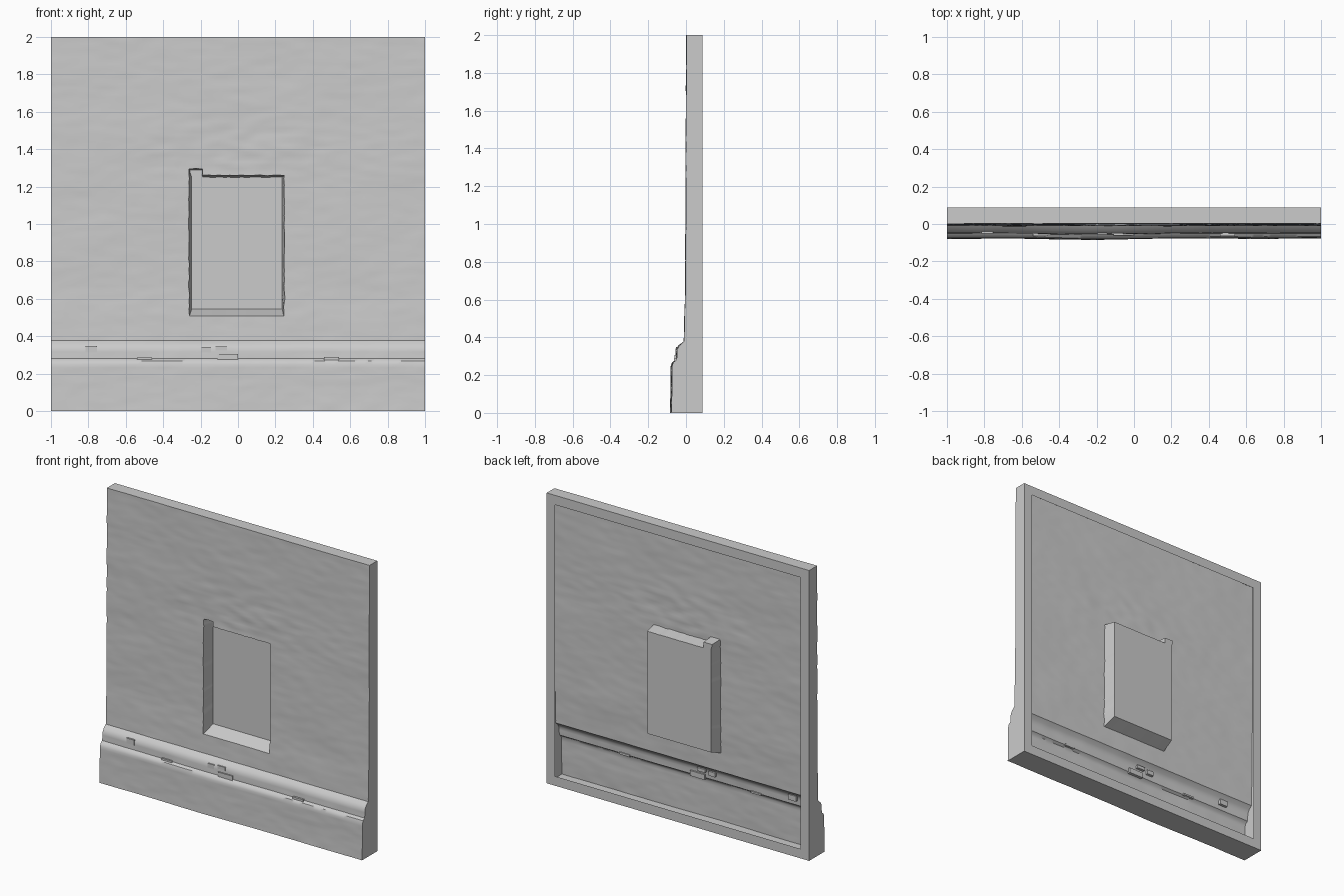
import bpy, bmesh, math
from mathutils import Vector, noise

if "Cube" in bpy.data.objects:
    bpy.data.objects.remove(bpy.data.objects["Cube"])

plaster = bpy.data.materials.new("grey plaster")
plaster.diffuse_color = (0.6, 0.6, 0.6, 1)
plaster.use_nodes = True
plaster.node_tree.nodes["Principled BSDF"].inputs["Base Color"].default_value = plaster.diffuse_color

BACK = 0.088           # plane of the rear rim
RIM = 0.065            # width of the rear rim
WX0, WX1, WZ0, WZ1 = -0.262, 0.248, 0.507, 1.26   # window opening
NX1, NZ1 = -0.19, 1.295                          # notch above its left corner

# front surface depth by height: (z, y)
PROFILE = [(0, -0.08), (0.25, -0.076), (0.268, -0.069), (0.28, -0.052),
           (0.335, -0.049), (0.358, -0.036), (0.378, -0.011), (0.5, -0.008),
           (0.62, -0.004), (1.0, -0.002), (2, 0.002)]


def depth(z):
    for (z0, y0), (z1, y1) in zip(PROFILE, PROFILE[1:]):
        if z <= z1:
            return y0 + (y1 - y0) * (z - z0) / (z1 - z0)
    return PROFILE[-1][1]


def divide(stops, step):
    out = [stops[0]]
    for a, b in zip(stops, stops[1:]):
        n = max(1, round((b - a) / step))
        out += [a + (b - a) * i / n for i in range(1, n + 1)]
    return out


def surface(x, z):
    y = depth(z)
    if z < 0.378:      # plinth bulges slightly left of the middle
        y -= 0.006 * math.exp(-((x + 0.25) / 0.3) ** 2) - 0.002
    # plaster unevenness, stretched sideways, rougher around the lintel
    fine = 0.0015 + 0.003 * math.exp(-((z - 1.38) / 0.16) ** 2 - (x / 0.5) ** 2)
    y += 0.0025 * noise.noise(Vector((x * 2.5, 3.1, z * 5)))
    y += fine * noise.noise(Vector((x * 9, 7.7, z * 28)))
    return y


def in_hole(x, z):
    window = WX0 < x < WX1 and WZ0 < z < WZ1
    notch = WX0 < x < NX1 and WZ1 < z < NZ1
    return window or notch


def finish(name, bm):
    me = bpy.data.meshes.new(name)
    bm.to_mesh(me)
    bm.free()
    me.materials.append(plaster)
    ob = bpy.data.objects.new(name, me)
    bpy.context.collection.objects.link(ob)
    bpy.ops.object.select_all(action='DESELECT')
    ob.select_set(True)
    bpy.context.view_layer.objects.active = ob
    bpy.ops.object.shade_smooth_by_angle(angle=math.radians(35))
    return ob


def extrude(bm, edges):
    geom = bmesh.ops.extrude_edge_only(bm, edges=edges)["geom"]
    verts = [g for g in geom if isinstance(g, bmesh.types.BMVert)]
    vset = set(verts)
    new = [g for g in geom if isinstance(g, bmesh.types.BMEdge)
           and all(v in vset for v in g.verts)]
    return verts, new


# uneven front sheet with the window opening left out
xs = divide([-1, WX0, NX1, WX1, 1], 0.018)
zs = divide([0, 0.25, 0.268, 0.28, 0.335, 0.358, 0.378, WZ0, WZ1, NZ1, 2], 0.018)
bm = bmesh.new()
grid = [[bm.verts.new((x, surface(x, z), z)) for x in xs] for z in zs]
for j in range(len(zs) - 1):
    for i in range(len(xs) - 1):
        if not in_hole((xs[i] + xs[i + 1]) / 2, (zs[j] + zs[j + 1]) / 2):
            bm.faces.new((grid[j][i], grid[j][i + 1],
                          grid[j + 1][i + 1], grid[j + 1][i]))
bmesh.ops.delete(bm, geom=[v for v in bm.verts if not v.link_faces], context='VERTS')

border = [e for e in bm.edges if e.is_boundary]
hole = [e for e in border if all(abs(v.co.x) < 0.5 and 0.4 < v.co.z < 1.5
                                 for v in e.verts)]
hole_set = set(hole)
outer = [e for e in border if e not in hole_set]

# ragged plaster edge around the opening
for v in {v for e in hole for v in e.verts}:
    n = noise.noise(Vector((v.co.x * 30, 1.3, v.co.z * 30)))
    if v.co.z < WZ1 - 0.01:
        v.co.x += 0.006 * n
    else:
        v.co.z += 0.004 * n

# reveals and sloping sill, closed by the flat window panel
verts, edges = extrude(bm, hole)
for v in verts:
    x, z = v.co.x, v.co.z
    v.co.y = BACK - 0.004
    if z > WZ1 + 0.012:
        v.co.x = min(max(x, WX0 + 0.005), NX1 - 0.003)
        v.co.z = min(z, NZ1 - 0.005)
    else:
        if x < WX0 + 0.008:
            v.co.x = WX0 + 0.014
        elif x > WX1 - 0.008:
            v.co.x = WX1 - 0.012
        t = (min(z, WZ1) - WZ0) / (WZ1 - WZ0)
        v.co.z = 0.545 + t * (1.25 - 0.545)
bmesh.ops.triangle_fill(bm, use_beauty=True, edges=edges)

# outer side walls, then the flat rim turned inward at the back
verts, edges = extrude(bm, outer)
for v in verts:
    v.co.y = BACK
verts, edges = extrude(bm, edges)
for v in verts:
    v.co.x *= 1 - RIM
    v.co.z = 1 + (v.co.z - 1) * (1 - RIM)
bmesh.ops.recalc_face_normals(bm, faces=bm.faces)
finish("plaster_wall", bm)

# broken brick edges showing along the plinth ledge: x, z, width, height, y
CHIPS = [(-0.785, 0.33, 0.06, 0.036, -0.052), (-0.5, 0.281, 0.08, 0.012, -0.063),
         (-0.17, 0.327, 0.05, 0.03, -0.056), (-0.09, 0.335, 0.06, 0.022, -0.054),
         (-0.055, 0.288, 0.11, 0.036, -0.062), (0.5, 0.281, 0.08, 0.014, -0.063)]
bm = bmesh.new()
for x, z, w, h, y in CHIPS:
    cube = bmesh.ops.create_cube(bm, size=1)["verts"]
    for v in cube:
        v.co = Vector((x + v.co.x * w, y + 0.01 + v.co.y * 0.02, z + v.co.z * h))
finish("ledge_bricks", bm)
